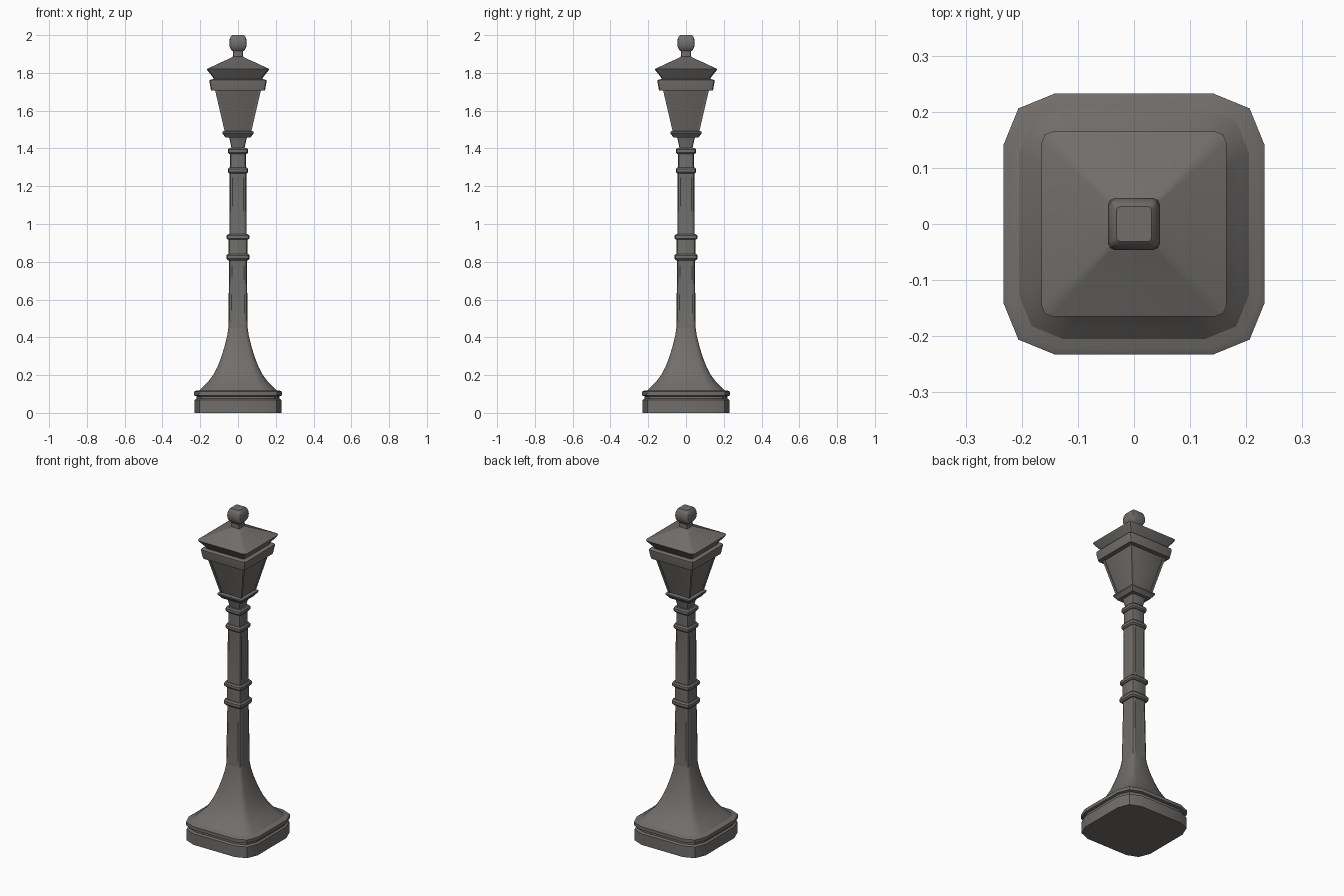
import bpy, bmesh, math


def mat(name, col):
    m = bpy.data.materials.new(name)
    m.diffuse_color = (*col, 1)
    return m


IRON = mat("weathered grey iron", (0.165, 0.155, 0.145))
PANE = mat("dull grey pane", (0.155, 0.145, 0.132))


def section(h, r, d=0.0, flutes=0):
    """Square of half width h, corners rounded by r, optional flutes of depth d."""
    side = [(h, -(h - r))]
    for i in range(1, 2 * flutes):
        side.append((h - (d if i % 2 else 0), (h - r) * (i / flutes - 1)))
    side += [(h, h - r), (h - 0.29 * r, h - 0.29 * r)]
    pts = []
    for k in range(4):
        c, s = [(1, 0), (0, 1), (-1, 0), (0, -1)][k]
        pts += [(x * c - y * s, x * s + y * c) for x, y in side]
    return pts


def finish(bm, name, material, angle):
    bmesh.ops.recalc_face_normals(bm, faces=bm.faces)
    me = bpy.data.meshes.new(name)
    bm.to_mesh(me)
    bm.free()
    ob = bpy.data.objects.new(name, me)
    bpy.context.collection.objects.link(ob)
    me.materials.append(material)
    bpy.ops.object.select_all(action='DESELECT')
    ob.select_set(True)
    bpy.context.view_layer.objects.active = ob
    bpy.ops.object.shade_smooth_by_angle(angle=math.radians(angle))
    return ob


def loft(name, rings, flutes=0, material=IRON, angle=30):
    """Stack of sections, each ring = (z, half width, corner radius[, flute depth])."""
    bm = bmesh.new()
    loops = []
    for z, h, r, *d in rings:
        pts = section(h, r, d[0] if d else 0, flutes)
        loops.append([bm.verts.new((x, y, z)) for x, y in pts])
    n = len(loops[0])
    for a, b in zip(loops, loops[1:]):
        for i in range(n):
            j = (i + 1) % n
            bm.faces.new((a[i], a[j], b[j], b[i]))
    bm.faces.new(loops[0][::-1])
    bm.faces.new(loops[-1])
    return finish(bm, name, material, angle)


# stepped plinth
loft("plinth", [(0, 0.23, 0.092), (0.068, 0.23, 0.092), (0.075, 0.22, 0.088),
                (0.088, 0.22, 0.088), (0.092, 0.233, 0.093), (0.112, 0.233, 0.093),
                (0.118, 0.222, 0.088)])

# flared foot
loft("flared_foot", [(0.115, 0.208, 0.08), (0.135, 0.188, 0.07), (0.165, 0.158, 0.058),
                     (0.20, 0.132, 0.046), (0.245, 0.108, 0.036), (0.30, 0.087, 0.028),
                     (0.36, 0.069, 0.022), (0.41, 0.057, 0.018), (0.45, 0.051, 0.016)],
     angle=50)

# fluted shafts
for name, z0, z1, h0, h1 in (("lower_shaft", 0.45, 0.815, 0.051, 0.047),
                             ("upper_shaft", 0.94, 1.28, 0.046, 0.045)):
    loft(name, [(z0, h0, 0.016, 0), (z0 + 0.02, h0, 0.016, 0), (z0 + 0.035, h0, 0.016, 0.003),
                (z1 - 0.035, h1, 0.016, 0.003), (z1 - 0.02, h1, 0.016, 0), (z1, h1, 0.016, 0)],
         flutes=4)

# plain blocks between the collars
loft("middle_block", [(0.83, 0.049, 0.016), (0.93, 0.049, 0.016)])
loft("upper_block", [(1.29, 0.042, 0.013), (1.38, 0.042, 0.013)])

# collars
for i, (z, h, t) in enumerate(((0.825, 0.061, 0.034), (0.932, 0.06, 0.03),
                               (1.283, 0.054, 0.032), (1.387, 0.054, 0.032))):
    loft(f"collar_{i + 1}", [(z - t / 2, h - 0.007, 0.016), (z - t / 4, h, 0.019),
                             (z + t / 4, h, 0.019), (z + t / 2, h - 0.007, 0.016)])

# neck and lantern seat
loft("neck", [(1.395, 0.034, 0.008), (1.42, 0.038, 0.008), (1.462, 0.048, 0.01)])
loft("lantern_seat", [(1.458, 0.066, 0.008), (1.48, 0.083, 0.009), (1.488, 0.083, 0.009),
                      (1.493, 0.073, 0.008)])

# lantern panes and corner posts
Z0, Z1, H0, H1 = 1.488, 1.715, 0.070, 0.123
loft("lantern_panes", [(Z0, H0 - 0.005, 0.002), (Z1, H1 - 0.005, 0.002)], material=PANE)
for i, (sx, sy) in enumerate(((1, 1), (-1, 1), (-1, -1), (1, -1))):
    bm = bmesh.new()
    for z, h in ((Z0, H0), (Z1, H1)):
        for dx in (0, 0.014):
            for dy in (0, 0.014):
                bm.verts.new((sx * (h - dx), sy * (h - dy), z))
    bmesh.ops.convex_hull(bm, input=bm.verts)
    finish(bm, f"lantern_post_{i + 1}", IRON, 30)

# lantern rim
loft("lantern_rim", [(1.708, 0.143, 0.016), (1.752, 0.151, 0.017), (1.762, 0.151, 0.017),
                     (1.768, 0.13, 0.015), (1.78, 0.125, 0.014)])

# roof with coved eaves
loft("roof", [(1.765, 0.127, 0.014), (1.778, 0.134, 0.016), (1.812, 0.161, 0.02),
              (1.82, 0.165, 0.02), (1.85, 0.103, 0.012), (1.876, 0.045, 0.006),
              (1.89, 0.02, 0.004)])

# finial
loft("finial_stem", [(1.87, 0.026, 0.004), (1.925, 0.026, 0.004)])
loft("finial_knob", [(1.915, 0.03, 0.006), (1.925, 0.038, 0.009), (1.94, 0.045, 0.011),
                     (1.96, 0.046, 0.011), (1.978, 0.044, 0.011), (1.993, 0.038, 0.009),
                     (2.0, 0.031, 0.006)], angle=40)
